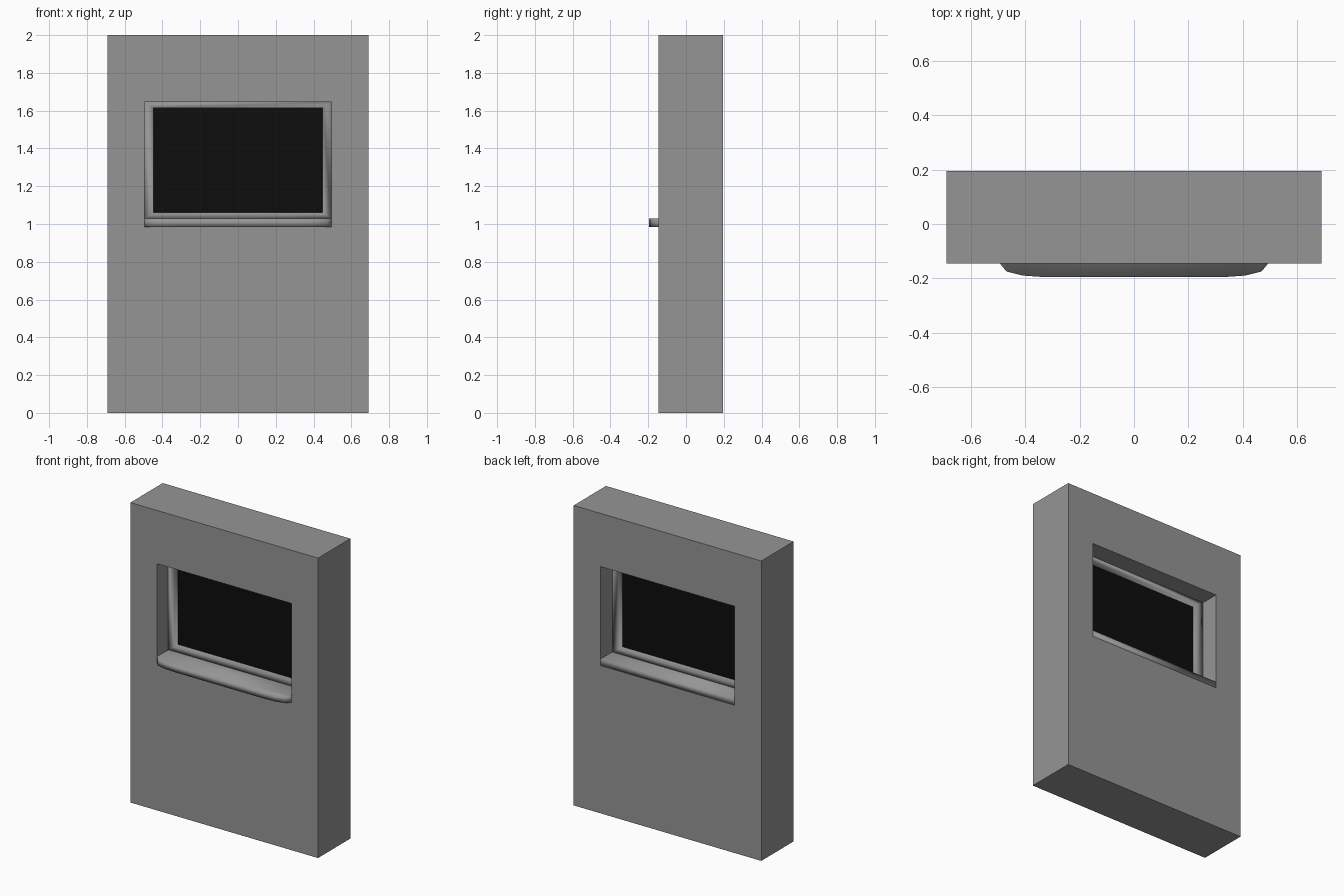
import bpy, bmesh

if "Cube" in bpy.data.objects:
    bpy.data.objects.remove(bpy.data.objects["Cube"])

def material(name, rgb):
    m = bpy.data.materials.new(name)
    m.diffuse_color = (*rgb, 1)
    m.use_nodes = True
    m.node_tree.nodes["Principled BSDF"].inputs["Base Color"].default_value = m.diffuse_color
    return m

GREY = material("wall grey", (0.30, 0.30, 0.30))
BLACK = material("dark glass", (0.004, 0.004, 0.004))

def prism(name, outline, place, a, b, mat, hole=None, smooth=False):
    """Extrude an outline (optionally with a matching hole) from a to b."""
    bm = bmesh.new()
    loops = [outline] + ([hole] if hole else [])
    rings = [[[bm.verts.new(place(u, v, d)) for u, v in lp] for d in (a, b)] for lp in loops]
    n = len(outline)
    for lo, hi in rings:
        for i in range(n):
            j = (i + 1) % n
            bm.faces.new((lo[i], lo[j], hi[j], hi[i]))
    for k in (0, 1):
        if hole:
            o, h = rings[0][k], rings[1][k]
            for i in range(n):
                j = (i + 1) % n
                bm.faces.new((o[i], o[j], h[j], h[i]))
        else:
            bm.faces.new(rings[0][k])
    bmesh.ops.recalc_face_normals(bm, faces=bm.faces)
    me = bpy.data.meshes.new(name)
    bm.to_mesh(me)
    bm.free()
    me.materials.append(mat)
    for p in me.polygons:
        p.use_smooth = smooth
    ob = bpy.data.objects.new(name, me)
    bpy.context.collection.objects.link(ob)
    return ob

def rect(w, z0, z1):
    return [(-w, z0), (w, z0), (w, z1), (-w, z1)]

upright = lambda u, v, d: (u, d, v)
flat = lambda u, v, d: (u, v, d)

# wall with window opening
prism("wall", rect(0.692, 0, 2), upright, -0.145, 0.195, GREY, rect(0.495, 0.985, 1.645))

# window frame, softly shaded, and glass
prism("window_frame", rect(0.495, 1.028, 1.645), upright, -0.03, 0.07, GREY,
      rect(0.448, 1.06, 1.615), smooth=True)
prism("window_glass", rect(0.448, 1.06, 1.615), upright, 0.01, 0.03, BLACK)

# sill with bowed front lip
half = [(0.34, -0.195), (0.41, -0.19), (0.47, -0.175), (0.495, -0.145), (0.495, 0.194)]
outline = half + [(-x, y) for x, y in reversed(half)]
prism("window_sill", outline, flat, 0.985, 1.028, GREY, smooth=True)
